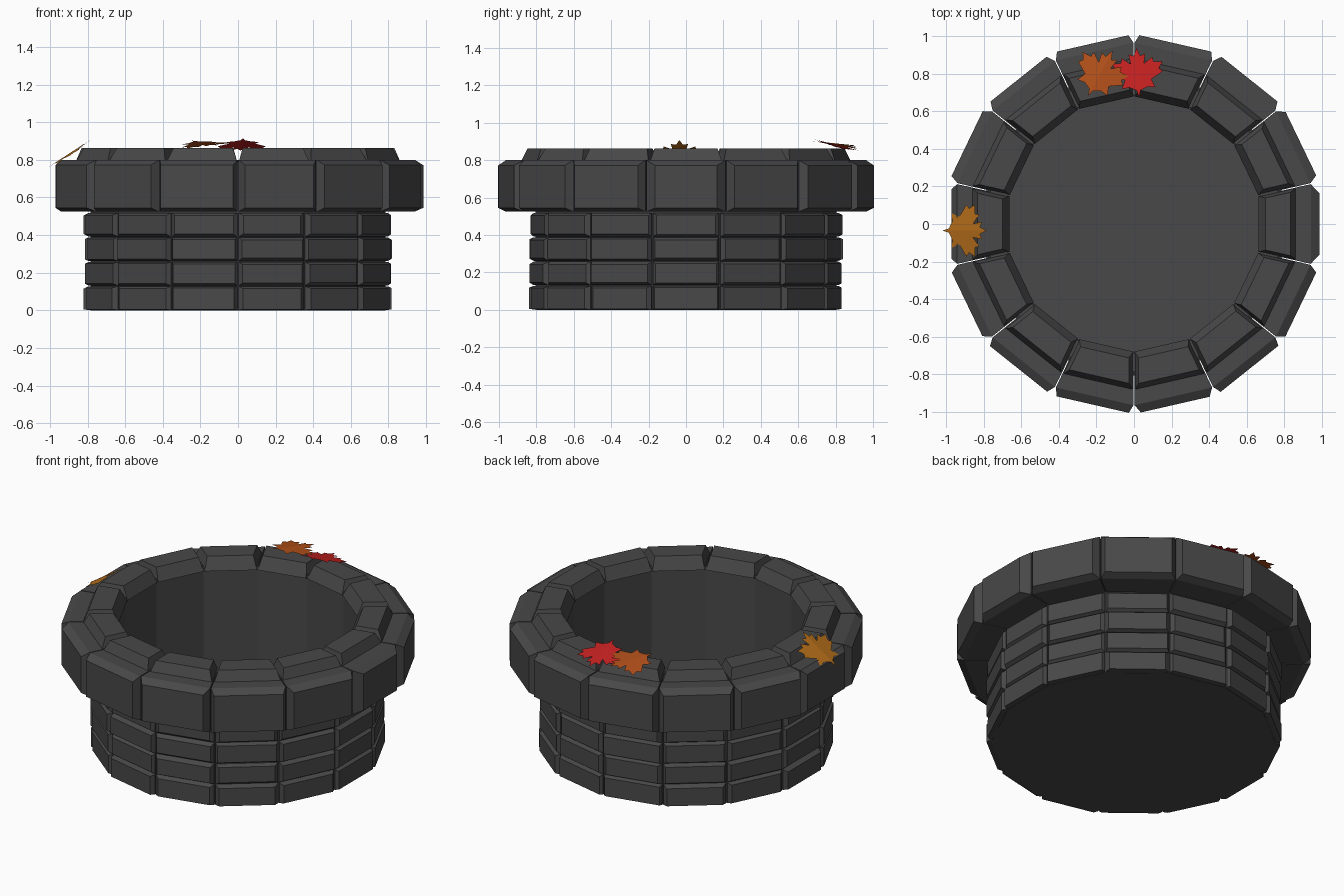
import bpy, bmesh, math, random
from mathutils import Matrix, Vector

if "Cube" in bpy.data.objects:
    bpy.data.objects.remove(bpy.data.objects["Cube"])

random.seed(4)
N = 14
STEP = 2 * math.pi / N
TAN = math.tan(STEP / 2)


def material(name, rgb):
    m = bpy.data.materials.new(name)
    m.diffuse_color = (*rgb, 1)
    m.use_nodes = True
    m.node_tree.nodes["Principled BSDF"].inputs["Base Color"].default_value = m.diffuse_color
    return m


def finish(bm, name, mat):
    bmesh.ops.recalc_face_normals(bm, faces=bm.faces)
    me = bpy.data.meshes.new(name)
    bm.to_mesh(me)
    bm.free()
    me.materials.append(mat)
    ob = bpy.data.objects.new(name, me)
    bpy.context.collection.objects.link(ob)
    return ob


def loft(bm, angle, loops):
    """Closed solid through four-cornered loops of (radius, sideways, z)."""
    rot = Matrix.Rotation(angle, 3, 'Z')
    rings = [[bm.verts.new(rot @ Vector(p)) for p in loop] for loop in loops]
    for a, b in zip(rings, rings[1:]):
        for i in range(4):
            j = (i + 1) % 4
            bm.faces.new((a[i], a[j], b[j], b[i]))
    bm.faces.new(rings[0])
    bm.faces.new(rings[-1])


def upright(r, w, z0, z1):
    return [(r, -w, z0), (r, w, z0), (r, w, z1), (r, -w, z1)]


def flat(r0, r1, z, gap):
    w0, w1 = r0 * TAN - gap, r1 * TAN - gap
    return [(r0, -w0, z), (r1, -w1, z), (r1, w1, z), (r0, w0, z)]


stone = material("dark_stone", (0.065, 0.065, 0.065))

# Hollow core with the inner wall and floor
bm = bmesh.new()
rings = []
for apothem, z in [(.67, .01), (.67, .80), (.785, .79), (.785, 0)]:
    r = apothem / math.cos(STEP / 2)
    rings.append([bm.verts.new((r * math.cos((k + .5) * STEP),
                                r * math.sin((k + .5) * STEP), z)) for k in range(N)])
for a, b in zip(rings, rings[1:]):
    for i in range(N):
        j = (i + 1) % N
        bm.faces.new((a[i], a[j], b[j], b[i]))
bm.faces.new(rings[0])
bm.faces.new(rings[-1])
finish(bm, "basin_core", stone)

# Four courses of chamfered wall bricks
bm = bmesh.new()
for row in range(4):
    z0, z1 = row * .13 + .002, row * .13 + .128
    for k in range(N):
        c = random.uniform(.015, .03)
        d = random.uniform(.008, .015)
        face = .82 + random.uniform(-.008, .003)
        loft(bm, k * STEP, [upright(.70, .70 * TAN - .005, z0, z1),
                            upright(.795, .795 * TAN - .004, z0, z1),
                            upright(face, face * TAN - c, z0 + (d if row else .003), z1 - d)])
finish(bm, "wall_bricks", stone)

# Overhanging rim blocks
bm = bmesh.new()
for k in range(N):
    face = .97 if k == N // 2 else .985
    c = .06 if k == 0 else random.uniform(.028, .038)
    loft(bm, k * STEP, [upright(.69, .69 * TAN - .002, .53, .80),
                        upright(.94, .94 * TAN - .003, .525, .80),
                        upright(face, face * TAN - c, .545, .772)])
finish(bm, "rim_blocks", stone)

# Raised coping stones on the rim
bm = bmesh.new()
for k in range(N):
    g = random.uniform(.02, .03)
    loft(bm, k * STEP, [flat(.662, .865, .785, .003),
                        flat(.70, .832, .862, g)])
finish(bm, "coping_stones", stone)

# Fallen maple leaves: mirrored half outline, slightly folded along the midrib
HALF = [(.13, .68), (.33, .76), (.26, .36), (.60, .62), (.64, .43), (1, .42),
        (.84, .16), (.98, .02), (.52, -.28), (.66, -.62), (.36, -.58), (.08, -.72)]


def leaf(name, rgb, loc, heading, pitch, roll, size):
    bm = bmesh.new()
    tip, base = bm.verts.new((0, 1, 0)), bm.verts.new((0, -.72, 0))
    stem = bm.verts.new((0, -1, 0))
    for s in (1, -1):
        side = [bm.verts.new((s * x, y, -.08 * x)) for x, y in HALF]
        bm.faces.new([tip] + side + [base])
        bm.faces.new((base, side[-1], stem))
    mat = (Matrix.Translation(loc) @ Matrix.Rotation(math.radians(roll), 4, 'Y')
           @ Matrix.Rotation(math.radians(heading), 4, 'Z')
           @ Matrix.Rotation(math.radians(pitch), 4, 'X') @ Matrix.Scale(size, 4))
    bm.transform(mat)
    finish(bm, name, material(name + "_colour", rgb))


leaf("red_leaf", (.55, .015, .015), (.02, .805, .882), 3, -14, 0, .135)
leaf("orange_leaf", (.45, .08, .01), (-.18, .80, .89), -28, -8, -6, .138)
leaf("yellow_leaf", (.45, .15, .01), (-.90, -.035, .832), -90, 33, 0, .14)
